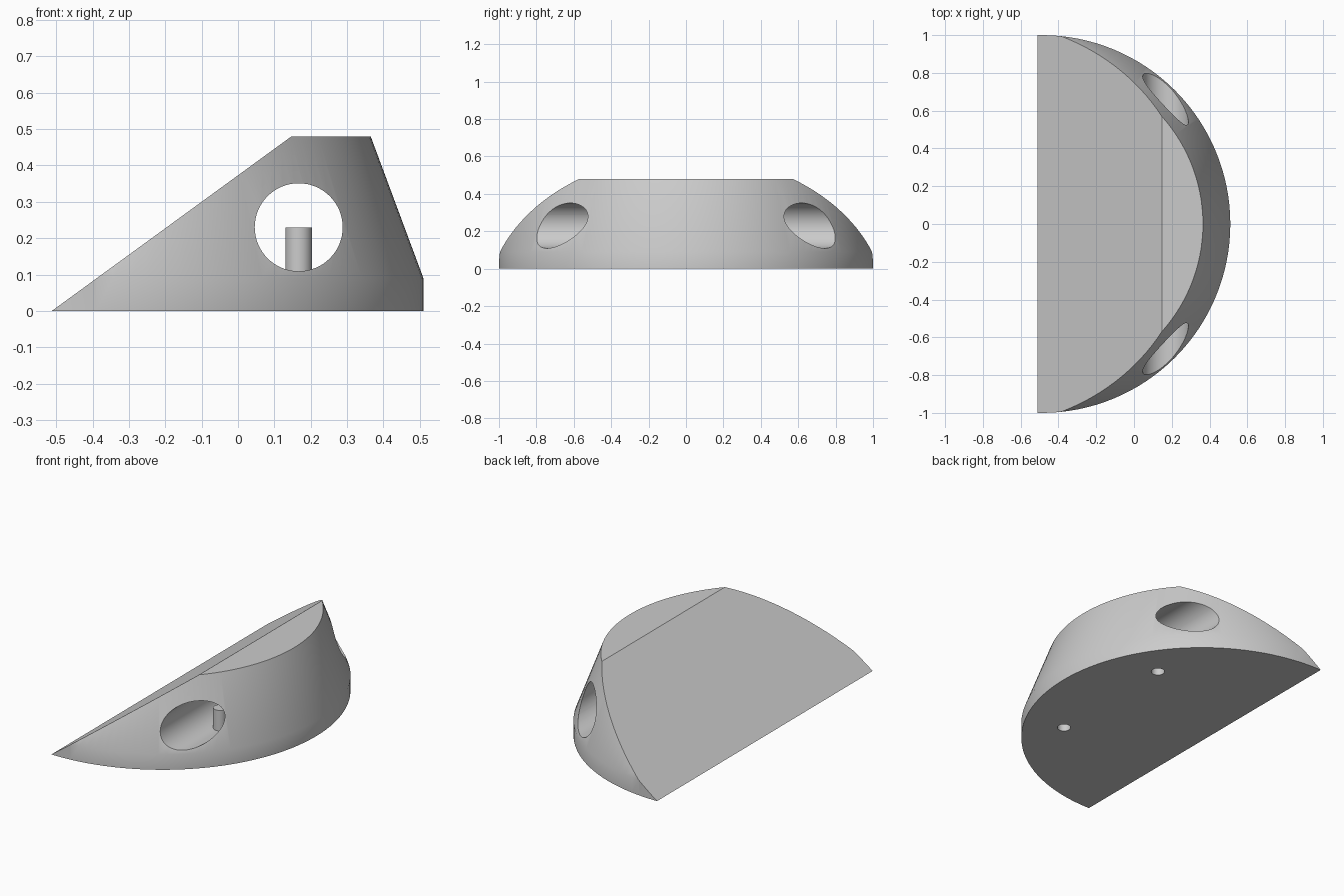
import bpy, bmesh, math
from mathutils import Matrix, Vector

cube = bpy.data.objects.get("Cube")
if cube:
    bpy.data.objects.remove(cube)

grey = bpy.data.materials.new("light grey")
grey.use_nodes = True
grey.diffuse_color = (0.6, 0.6, 0.6, 1)
grey.node_tree.nodes["Principled BSDF"].inputs["Base Color"].default_value = (0.6, 0.6, 0.6, 1)

CENTRE_X, HOLE_X, HOLE_Z = -0.49, 0.167, 0.23
PIN_R, PIN_Y = 0.037, 0.405


def add_object(name, bm):
    bmesh.ops.recalc_face_normals(bm, faces=bm.faces)
    mesh = bpy.data.meshes.new(name)
    bm.to_mesh(mesh)
    bm.free()
    mesh.materials.append(grey)
    obj = bpy.data.objects.new(name, mesh)
    bpy.context.collection.objects.link(obj)
    return obj


def cylinder(name, radius, depth, location, rotation=Matrix(), segments=48):
    bm = bmesh.new()
    bmesh.ops.create_cone(bm, cap_ends=True, segments=segments, radius1=radius,
                          radius2=radius, depth=depth,
                          matrix=Matrix.Translation(location) @ rotation)
    return add_object(name, bm)


def smooth(obj):
    bpy.ops.object.select_all(action='DESELECT')
    obj.select_set(True)
    bpy.context.view_layer.objects.active = obj
    bpy.ops.object.shade_smooth_by_angle(angle=math.radians(30))


# Body: round base with a tapered upper wall
bm = bmesh.new()
rings = []
SEGMENTS = 128
for radius, z in ((1, 0), (1, 0.09), (0.855, 0.48)):
    rings.append([bm.verts.new((CENTRE_X + radius * math.cos(math.tau * i / SEGMENTS),
                                radius * math.sin(math.tau * i / SEGMENTS), z))
                  for i in range(SEGMENTS)])
for low, high in zip(rings, rings[1:]):
    for i in range(SEGMENTS):
        j = (i + 1) % SEGMENTS
        bm.faces.new((low[i], low[j], high[j], high[i]))
bm.faces.new(rings[0][::-1])
bm.faces.new(rings[-1])

# Sloping back face, cut from the bottom edge up to the flat top
cut = bmesh.ops.bisect_plane(bm, geom=bm.verts[:] + bm.edges[:] + bm.faces[:],
                             plane_co=(-0.512, 0, 0),
                             plane_no=Vector((-0.48, 0, 0.659)), clear_outer=True)
edges = [e for e in cut["geom_cut"] if isinstance(e, bmesh.types.BMEdge)]
bmesh.ops.holes_fill(bm, edges=edges, sides=0)
body = add_object("wedge_body", bm)

# Cutters: one long tunnel and two small holes in the underside
cutters = [cylinder("tunnel_cutter", 0.121, 3, (HOLE_X, 0, HOLE_Z),
                    Matrix.Rotation(math.pi / 2, 4, 'X'), 64)]
for side in (-1, 1):
    cutters.append(cylinder("pin_hole_cutter", PIN_R, 0.3,
                            (HOLE_X, side * PIN_Y, 0.05), segments=32))
for cutter in cutters:
    cutter.hide_render = True
    mod = body.modifiers.new("cut", 'BOOLEAN')
    mod.operation = 'DIFFERENCE'
    mod.solver = 'EXACT'
    mod.object = cutter
bpy.context.view_layer.objects.active = body
body.select_set(True)
for mod in list(body.modifiers):
    bpy.ops.object.modifier_apply(modifier=mod.name)
for cutter in cutters:
    bpy.data.objects.remove(cutter)
smooth(body)

# Hollow pins standing in the tunnel, open below
for side, label in ((-1, "front"), (1, "back")):
    bottom = 0.108
    pin = cylinder(label + "_pin", PIN_R, HOLE_Z - bottom,
                   (HOLE_X, side * PIN_Y, (HOLE_Z + bottom) / 2), segments=32)
    bm = bmesh.new()
    bm.from_mesh(pin.data)
    bmesh.ops.delete(bm, geom=[f for f in bm.faces if f.normal.z < -0.9], context='FACES')
    bm.to_mesh(pin.data)
    bm.free()
    smooth(pin)
